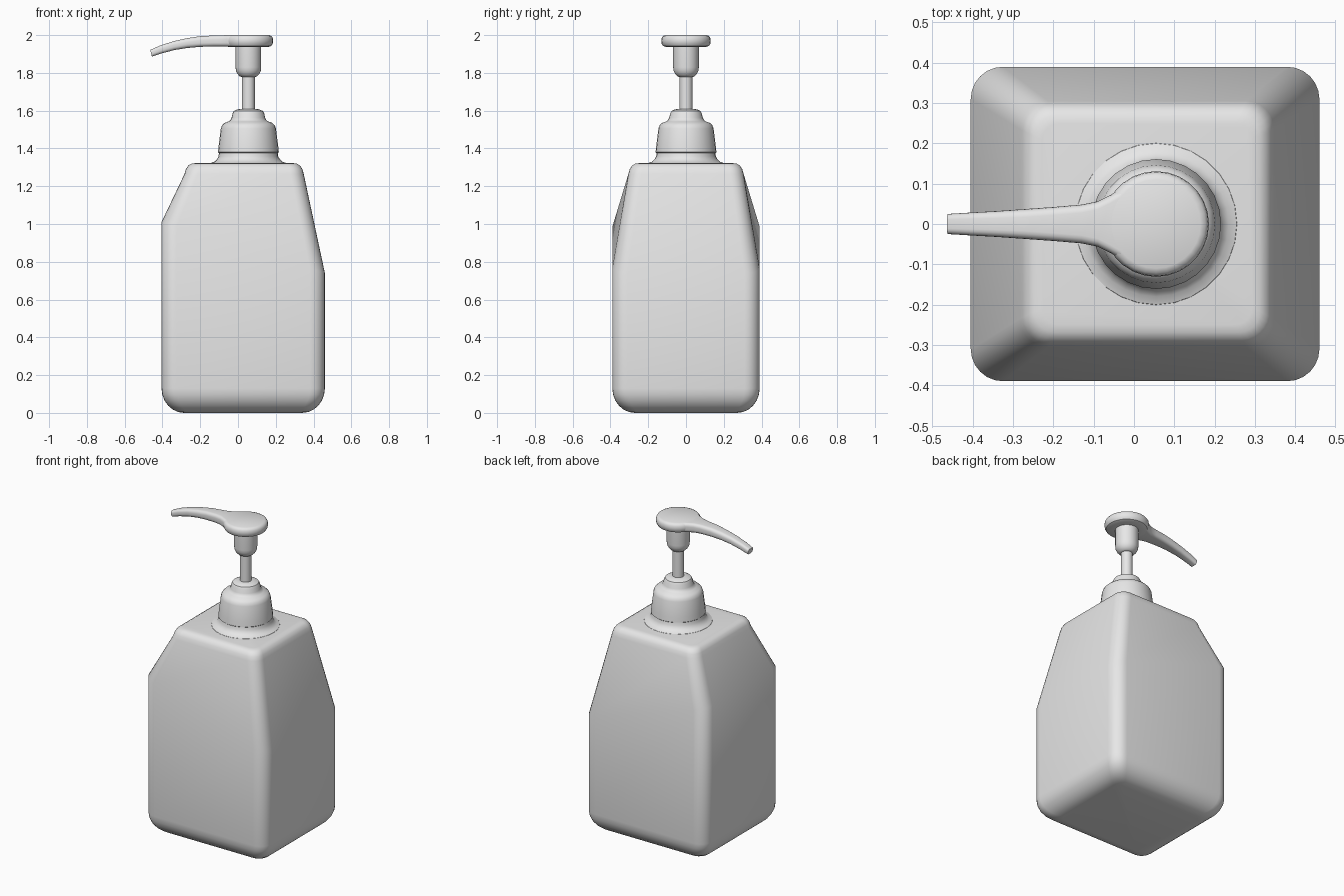
import bpy, bmesh, math
from mathutils import Vector

if "Cube" in bpy.data.objects:
    bpy.data.objects.remove(bpy.data.objects["Cube"])

CX = 0.055  # pump axis

mat = bpy.data.materials.new("light grey")
mat.diffuse_color = (0.8, 0.8, 0.8, 1)
mat.use_nodes = True
mat.node_tree.nodes["Principled BSDF"].inputs["Base Color"].default_value = mat.diffuse_color


def loft(name, rings, angle=35):
    """Skin closed rings of equal length, capping both ends."""
    bm = bmesh.new()
    vr = [[bm.verts.new(p) for p in r] for r in rings]
    n = len(vr[0])
    for a, b in zip(vr, vr[1:]):
        for i in range(n):
            j = (i + 1) % n
            bm.faces.new((a[i], a[j], b[j], b[i]))
    bm.faces.new(vr[0][::-1])
    bm.faces.new(vr[-1])
    bmesh.ops.recalc_face_normals(bm, faces=bm.faces)
    me = bpy.data.meshes.new(name)
    bm.to_mesh(me)
    bm.free()
    ob = bpy.data.objects.new(name, me)
    bpy.context.collection.objects.link(ob)
    me.materials.append(mat)
    bpy.ops.object.select_all(action='DESELECT')
    ob.select_set(True)
    bpy.context.view_layer.objects.active = ob
    bpy.ops.object.shade_smooth_by_angle(angle=math.radians(angle))
    return ob


def rounded_rect(x0, x1, y0, y1, r, seg=6):
    pts = []
    for k, (cx, cy) in enumerate([(x1 - r, y1 - r), (x0 + r, y1 - r),
                                  (x0 + r, y0 + r), (x1 - r, y0 + r)]):
        for i in range(seg + 1):
            a = math.pi / 2 * (k + i / seg)
            pts.append((cx + r * math.cos(a), cy + r * math.sin(a)))
    return pts


def lathe(name, profile, seg=28):
    rings = [[(CX + r * math.cos(2 * math.pi * i / seg),
               r * math.sin(2 * math.pi * i / seg), z) for i in range(seg)]
             for r, z in profile]
    return loft(name, rings)


# bottle body: rounded base, slanted shoulder crease, tapered top
X0, X1, Y, R = -0.405, 0.46, 0.39, 0.08
rings = []
for i in range(7):
    a = math.pi / 2 * i / 6
    d = 0.12 * (1 - math.sin(a))
    z = 0.13 * (1 - math.cos(a))
    rings.append([(x, y, z) for x, y in
                  rounded_rect(X0 + d, X1 - d, -Y + d, Y - d, R - d * 0.3)])
rings.append([(x, y, 1.01 - 0.312 * (x - X0)) for x, y in
              rounded_rect(X0, X1, -Y, Y, R)])
for d, z in [(0, 1.265), (0.007, 1.29), (0.02, 1.31), (0.036, 1.319), (0.055, 1.322)]:
    rings.append([(x, y, z) for x, y in
                  rounded_rect(-0.283 + d, 0.348 - d, -0.305 + d, 0.305 - d, 0.07 - d * 0.5)])
loft("bottle_body", rings, 45)

# flared neck
lathe("bottle_neck", [(0.205, 1.315), (0.2, 1.323), (0.18, 1.33), (0.167, 1.342),
                      (0.158, 1.358), (0.155, 1.385)])

# screw collar
lathe("collar", [(0.155, 1.375), (0.161, 1.38), (0.158, 1.41), (0.146, 1.505), (0.14, 1.522),
                 (0.127, 1.535), (0.105, 1.543), (0.095, 1.55), (0.089, 1.562),
                 (0.084, 1.585), (0.077, 1.598), (0.06, 1.606), (0.04, 1.61)])

# pump stem
lathe("stem", [(0.034, 1.59), (0.034, 1.80)])

# tube under the pump head
lathe("head_tube", [(0.036, 1.778), (0.046, 1.782), (0.058, 1.795), (0.066, 1.812),
                    (0.068, 1.83), (0.068, 1.95)])

# pump head disk
lathe("head_disk", [(0.068, 1.936), (0.108, 1.938), (0.121, 1.943), (0.129, 1.955),
                    (0.131, 1.97), (0.129, 1.985), (0.122, 1.995), (0.11, 2.0)])

# curved spout: x, half width, bottom z, top z
spout = [(0.04, 0.10, 1.94, 1.9995), (-0.03, 0.088, 1.94, 1.9995),
         (-0.06, 0.071, 1.94, 1.9995), (-0.09, 0.056, 1.94, 1.999),
         (-0.13, 0.048, 1.94, 1.998), (-0.20, 0.042, 1.938, 1.994),
         (-0.27, 0.037, 1.932, 1.983), (-0.34, 0.032, 1.921, 1.967),
         (-0.41, 0.028, 1.903, 1.944), (-0.46, 0.025, 1.886, 1.922)]
rings = []
for x, w, z0, z1 in spout:
    lean = 0.25 * min(1, max(0, (-0.13 - x) / 0.33))
    r = min(0.02, w * 0.55, (z1 - z0) * 0.4)
    zm = (z0 + z1) / 2
    rings.append([(x - lean * (z - zm), y, z)
                  for y, z in rounded_rect(-w, w, z0, z1, r, 4)])
loft("spout", rings, 50)
